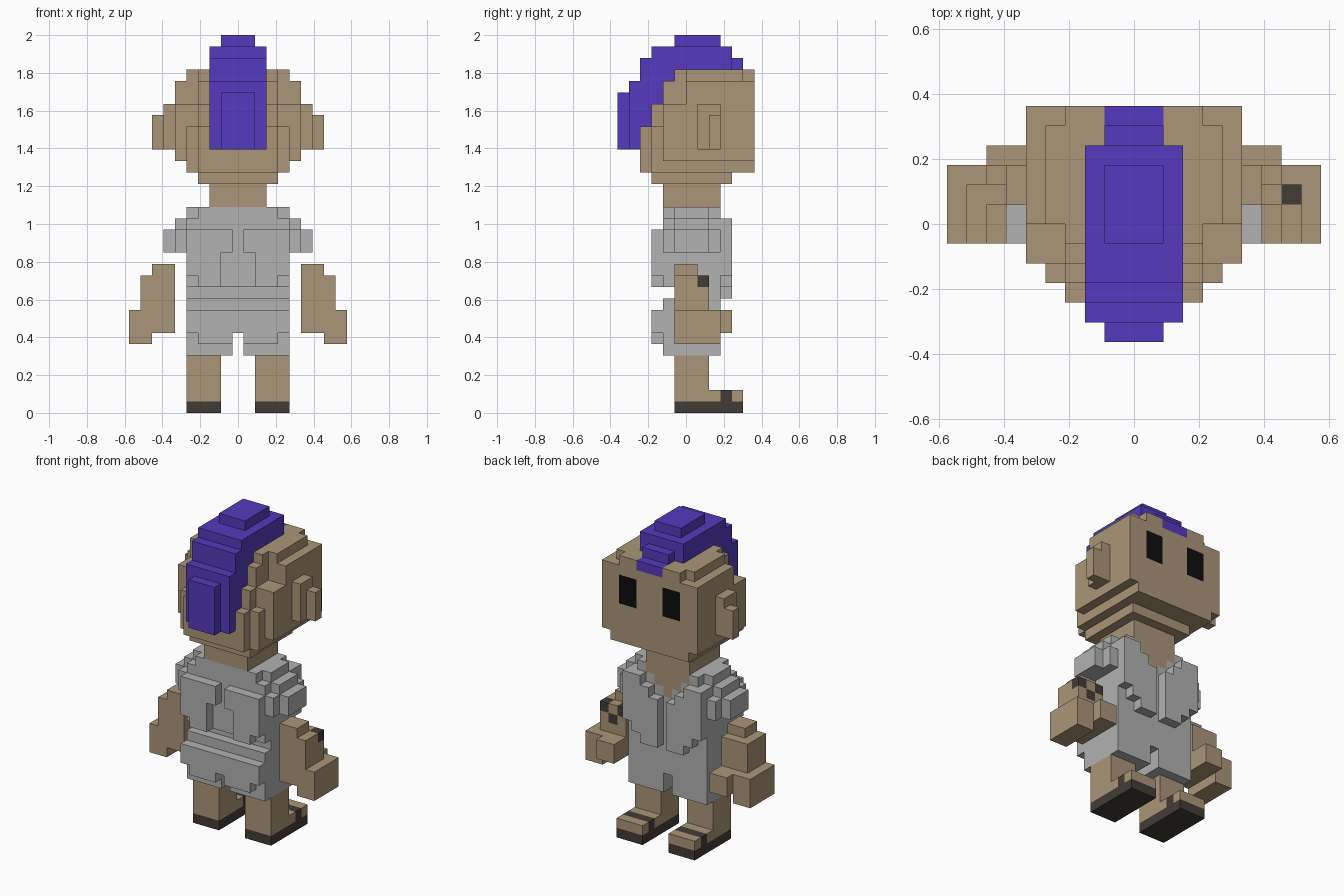
import bpy, bmesh
from mathutils import Vector

if "Cube" in bpy.data.objects:
    bpy.data.objects.remove(bpy.data.objects["Cube"], do_unlink=True)

U = 2 / 33  # size of one block
COLOURS = {
    "skin_tan": (0.402, 0.305, 0.188),
    "cloth_grey": (0.445, 0.445, 0.445),
    "hair_purple": (0.091, 0.042, 0.515),
    "leather_dark": (0.055, 0.046, 0.037),
    "eye_black": (0.004, 0.004, 0.004),
}
MATS = {}
for name, rgb in COLOURS.items():
    m = bpy.data.materials.new(name)
    m.use_nodes = True
    m.diffuse_color = (*rgb, 1)
    m.node_tree.nodes["Principled BSDF"].inputs["Base Color"].default_value = (*rgb, 1)
    MATS[name] = m
SLOTS = list(COLOURS)
cells = {}  # block position -> (part, colour)


def box(part, colour, x, y, z):
    """Fill a box of blocks; x is measured from the middle of the centre block."""
    for i in range(round(x[0] + .5), round(x[1] + .5)):
        for j in range(*y):
            for k in range(*z):
                cells[i, j, k] = (part, colour)


def mid(part, colour, half, y, z):
    box(part, colour, (-half, half), y, z)


def pair(part, colour, x, y, z):
    box("left_" + part, colour, x, y, z)
    box("right_" + part, colour, (-x[1], -x[0]), y, z)


SKIN, CLOTH, HAIR, DARK, BLACK = SLOTS

# Legs and sandals
pair("leg", SKIN, (1.5, 4.5), (-1, 2), (1, 5))
pair("foot", SKIN, (1.5, 4.5), (-1, 5), (1, 2))
pair("sole", DARK, (1.5, 4.5), (-1, 5), (0, 1))
pair("strap", DARK, (1.5, 4.5), (3, 4), (1, 2))

# Shorts and shirt
for half, y, z in [(4.5, (-2, 3), (5, 9)), (3.5, (-3, -2), (6, 7)), (4.5, (-3, -2), (7, 9)),
                   (4.5, (-2, 3), (9, 10)), (4.5, (-1, 3), (10, 11)), (4.5, (-2, 3), (11, 17)),
                   (4.5, (-1, 2), (17, 18)), (3.5, (-2, 3), (17, 18))]:
    mid("shirt", CLOTH, half, y, z)
for z in (5, 6):
    for j in range(-3, 3):
        cells.pop((0, j, z), None)

# Raised back panels, front lapels and sleeves
for x, z in [((.5, 4.5), (14, 16)), ((1.5, 4.5), (12, 14)), ((1.5, 3.5), (11, 12))]:
    pair("back_panel", CLOTH, x, (-3, -2), z)
for x, z in [((.5, 2.5), (10, 15)), ((2.5, 3.5), (11, 16)), ((1.5, 4.5), (12, 16)),
             ((2.5, 4.5), (16, 17))]:
    pair("lapel", CLOTH, x, (3, 4), z)
pair("sleeve", CLOTH, (4.5, 5.5), (-2, 3), (14, 16))
pair("sleeve", CLOTH, (4.5, 5.5), (-1, 2), (16, 17))
pair("sleeve", CLOTH, (5.5, 6.5), (-1, 2), (14, 16))

# Neck with open collar
mid("neck", SKIN, 2.5, (-2, 3), (18, 20))
for half, z in [(2.5, 17), (1.5, 16), (.5, 15)]:
    mid("neck", SKIN, half, (1, 3), (z, z + 1))

# Arms and hands
pair("arm", SKIN, (5.5, 7.5), (-1, 1), (12, 13))
pair("arm", SKIN, (5.5, 8.5), (-1, 2), (9, 12))
pair("hand", SKIN, (5.5, 9.5), (-1, 3), (7, 9))
pair("hand", SKIN, (7.5, 9.5), (-1, 3), (6, 7))
pair("hand", SKIN, (5.5, 7.5), (3, 4), (7, 9))

# Dark lacing on the left arm
for x, z in [(5.5, 11), (7.5, 11), (6.5, 10)]:
    box("arm_lacing", DARK, (x, x + 1), (1, 2), (z, z + 1))

# Head, stepped towards the chin, crown and back
for half, y, z in [(3.5, (-3, 4), (20, 21)), (4.5, (-3, 6), (21, 22)), (5.5, (-2, 6), (22, 27)),
                   (5.5, (0, 6), (27, 29)), (4.5, (-3, 0), (22, 25)), (3.5, (-4, 0), (21, 25)),
                   (3.5, (-3, 0), (25, 27)), (3.5, (-2, 0), (27, 29)), (4.5, (0, 5), (29, 30)),
                   (3.5, (-1, 6), (29, 30))]:
    mid("head", SKIN, half, y, z)

# Ears
pair("ear", SKIN, (5.5, 6.5), (1, 3), (23, 27))
pair("ear", SKIN, (6.5, 7.5), (2, 3), (23, 26))

# Eyes
pair("eye", BLACK, (1.5, 3.5), (5, 6), (25, 28))

# Crest of hair
for half, y, z in [(1.5, (-1, 3), (31, 33)), (2.5, (-3, 4), (29, 32)), (2.5, (-4, 4), (29, 31)),
                   (1.5, (4, 5), (29, 31)), (1.5, (4, 6), (29, 30)), (2.5, (-5, -2), (25, 29)),
                   (2.5, (-5, -4), (23, 25)), (1.5, (-6, -4), (23, 28))]:
    mid("hair", HAIR, half, y, z)


def build(part):
    """Skin the exposed sides of one part's blocks and merge flat areas."""
    bm = bmesh.new()
    for pos, (owner, colour) in cells.items():
        if owner != part:
            continue
        c = Vector(pos) + Vector((0, .5, .5))
        for axis in range(3):
            for sign in (-1, 1):
                n = Vector((0, 0, 0))
                n[axis] = sign
                if tuple(round(a + b) for a, b in zip(pos, n)) in cells:
                    continue
                a = Vector((0, 0, 0))
                a[(axis + 1) % 3] = .5
                b = n.cross(a)
                corners = (-a - b, a - b, a + b, b - a)
                bm.faces.new([bm.verts.new((c + n / 2 + d) * U) for d in corners])
    bmesh.ops.remove_doubles(bm, verts=bm.verts, dist=U / 100)
    bmesh.ops.dissolve_limit(bm, angle_limit=.01, verts=bm.verts, edges=bm.edges)
    mesh = bpy.data.meshes.new(part)
    bm.to_mesh(mesh)
    bm.free()
    colour = next(c for p, c in cells.values() if p == part)
    mesh.materials.append(MATS[colour])
    bpy.context.collection.objects.link(bpy.data.objects.new(part, mesh))


for part in sorted({p for p, _ in cells.values()}):
    build(part)
